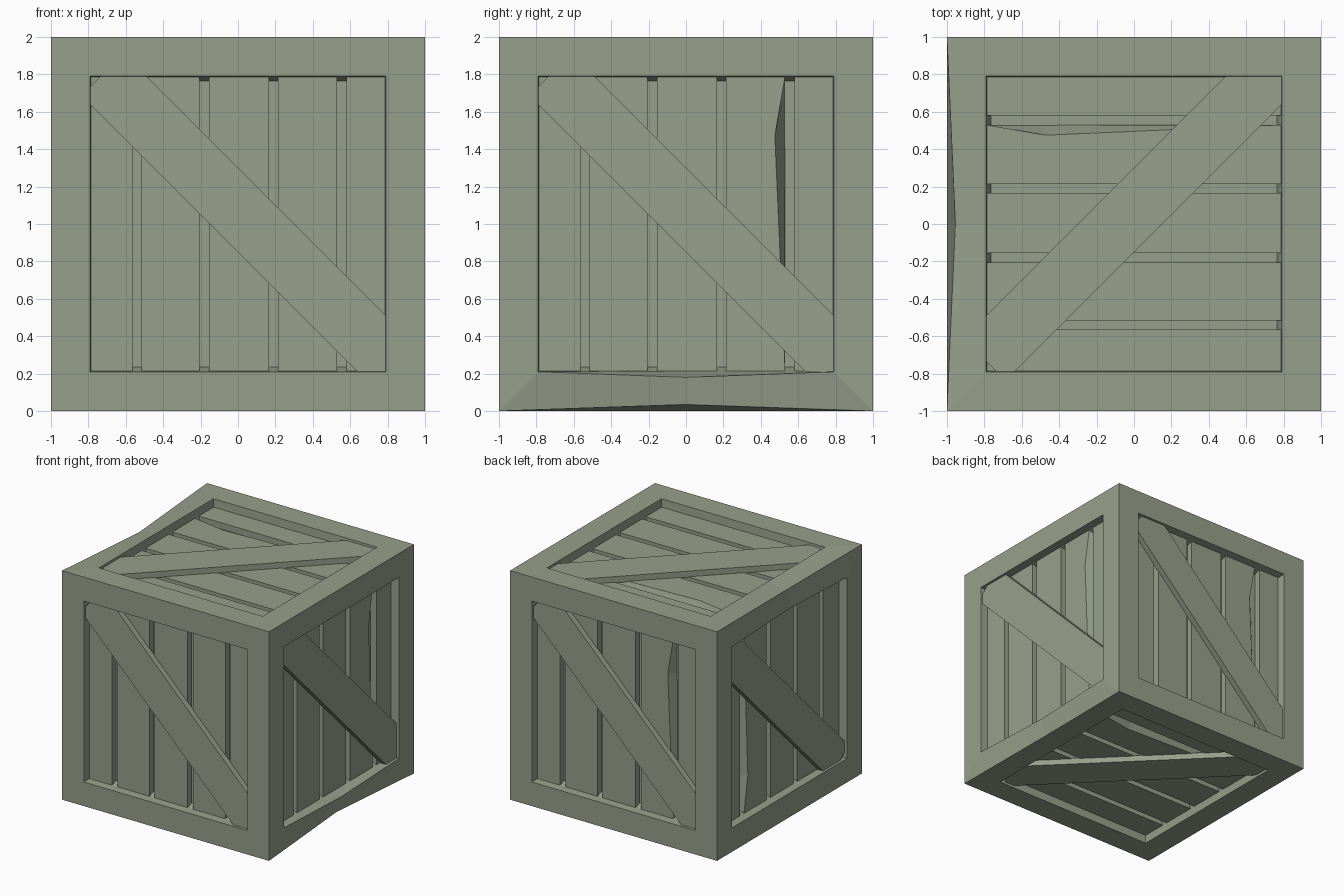
import bpy, bmesh
from mathutils import Matrix, Vector

if "Cube" in bpy.data.objects:
    bpy.data.objects.remove(bpy.data.objects["Cube"])

mat = bpy.data.materials.new("painted_wood")
mat.diffuse_color = (0.31, 0.35, 0.26, 1)
mat.use_nodes = True
mat.node_tree.nodes["Principled BSDF"].inputs["Base Color"].default_value = mat.diffuse_color

FLOOR, PLANK, BRACE = 0.875, 0.93, 0.98   # distances of the layers from the cube centre
HALF = 0.79                               # half width of the panel opening


def basis(u, v):
    u, v = Vector(u), Vector(v)
    return Matrix((u, v, u.cross(v))).transposed()


# each side: local u (across the planks) and v (along the planks), seen from outside
SIDES = {
    "front": basis((1, 0, 0), (0, 0, 1)),
    "back": basis((-1, 0, 0), (0, 0, 1)),
    "right": basis((0, 1, 0), (0, 0, 1)),
    "left": basis((0, 1, 0), (0, 0, -1)),
    "top": basis((0, 1, 0), (-1, 0, 0)),
    "bottom": basis((0, 1, 0), (1, 0, 0)),
}


def finish(bm, name):
    bmesh.ops.recalc_face_normals(bm, faces=bm.faces)
    me = bpy.data.meshes.new(name)
    bm.to_mesh(me)
    bm.free()
    me.materials.append(mat)
    ob = bpy.data.objects.new(name, me)
    ob.location.z = 1
    bpy.context.collection.objects.link(ob)


def prism(bm, m, outer, inner, w_out, w_in):
    a = [bm.verts.new(m @ Vector((u, v, w_out))) for u, v in outer]
    b = [bm.verts.new(m @ Vector((u, v, w_in))) for u, v in inner]
    bm.faces.new(a)
    bm.faces.new(b[::-1])
    for i in range(len(a)):
        j = (i + 1) % len(a)
        bm.faces.new((a[i], b[i], b[j], a[j]))


# frame: mitred borders on all six sides, with recess walls and groove floors
RING = [(-1, -1), (0, -1), (1, -1), (1, 0), (1, 1), (0, 1), (-1, 1), (-1, 0)]
bm = bmesh.new()
for m in SIDES.values():
    loops = [[bm.verts.new(m @ Vector((u * r, v * r, w))) for u, v in RING]
             for r, w in ((1, 1), (HALF, 1), (0.785, PLANK), (0.765, FLOOR))]
    for a, b in zip(loops, loops[1:]):
        for i in range(8):
            j = (i + 1) % 8
            bm.faces.new((a[i], a[j], b[j], b[i]))
    bm.faces.new(loops[-1])
bmesh.ops.remove_doubles(bm, verts=bm.verts, dist=0.001)

# worn dents in the lower right and upper left edges
for s in (1, -1):
    for old, new in (((1, 0, -1), (0.955, 0, -0.965)),
                     ((1, 0, -HALF), (1, 0, -0.82))):
        for v in bm.verts:
            if (v.co - Vector(old) * s).length < 0.001:
                v.co = Vector(new) * s
finish(bm, "frame")

# planks and diagonal brace on every side
EDGES = [(-HALF, -0.565), (-0.515, -0.205), (-0.155, 0.165), (0.215, 0.53), (0.58, HALF)]
BRACE_SHAPE = [(-0.49, HALF), (-0.735, HALF), (-HALF, 0.735), (-HALF, 0.64),
               (0.64, -HALF), (HALF, -HALF), (HALF, -0.49)]
for side, m in SIDES.items():
    bm = bmesh.new()
    for k, (a, b) in enumerate(EDGES):
        # the fourth plank has a chipped outer edge, except at the front
        chip = 0.475 if k == 3 and side != "front" else b
        outer = [(a, -HALF), (b, -HALF), (chip, 0.47), (b, HALF), (a, HALF)]
        inner = [(a, -HALF), (b, -HALF), (b, 0.47), (b, HALF), (a, HALF)]
        prism(bm, m, outer, inner, PLANK, FLOOR - 0.005)
    finish(bm, side + "_planks")

    bm = bmesh.new()
    prism(bm, m, BRACE_SHAPE, BRACE_SHAPE, BRACE, PLANK - 0.005)
    finish(bm, side + "_brace")
